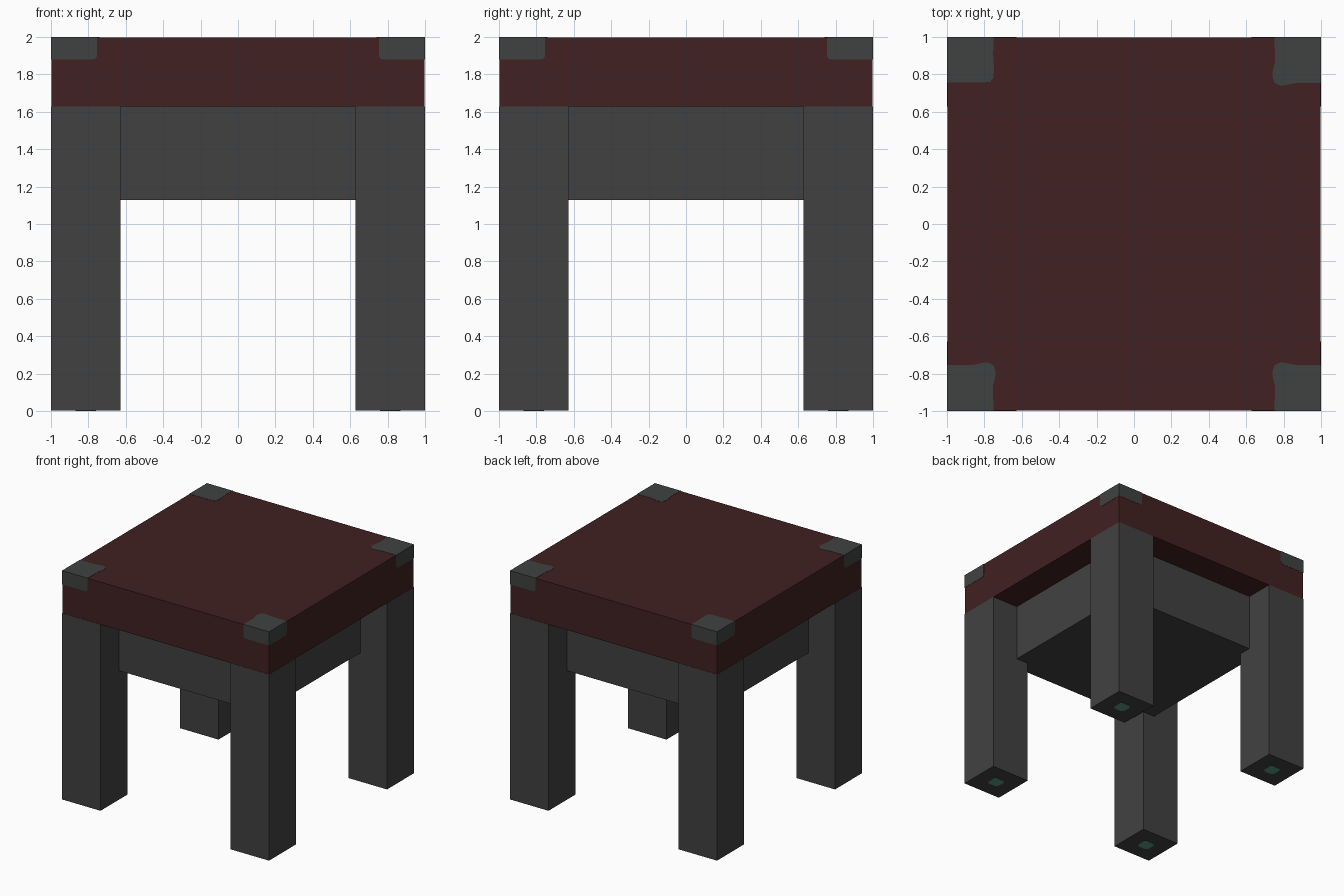
import bpy, bmesh

cube = bpy.data.objects.get("Cube")
if cube:
    bpy.data.objects.remove(cube, do_unlink=True)


def material(name, rgb):
    m = bpy.data.materials.new(name)
    m.use_nodes = True
    m.diffuse_color = (*rgb, 1)
    m.node_tree.nodes["Principled BSDF"].inputs["Base Color"].default_value = (*rgb, 1)
    return m


GREY = material("dark grey", (0.053, 0.053, 0.053))
RED = material("dark red", (0.053, 0.0148, 0.0152))
SLATE = material("slate grey", (0.050, 0.055, 0.054))
TEAL = material("teal green", (0.09, 0.32, 0.23))

T = 0.002  # thickness of the coloured plates


def finish(name, bm, mat):
    bmesh.ops.recalc_face_normals(bm, faces=bm.faces)
    me = bpy.data.meshes.new(name)
    bm.to_mesh(me)
    bm.free()
    me.materials.append(mat)
    ob = bpy.data.objects.new(name, me)
    bpy.context.collection.objects.link(ob)
    return ob


def box(name, lo, hi, mat):
    bm = bmesh.new()
    bmesh.ops.create_cube(bm, size=1)
    for v in bm.verts:
        v.co = [a + (c + 0.5) * (b - a) for a, b, c in zip(lo, hi, v.co)]
    return finish(name, bm, mat)


def plate(name, outline, place, mat):
    """Thin plate: outline points (u, v), placed in space at depth 0 and T."""
    bm = bmesh.new()
    outer = [bm.verts.new(place(u, v, 0)) for u, v in outline]
    inner = [bm.verts.new(place(u, v, T)) for u, v in outline]
    bm.faces.new(outer)
    bm.faces.new(inner[::-1])
    n = len(outline)
    for i in range(n):
        j = (i + 1) % n
        bm.faces.new((outer[i], outer[j], inner[j], inner[i]))
    return finish(name, bm, mat)


# Thick top and the solid block below it
H = 1 - T
box("table_top", (-H, -H, 1.628), (H, H, 2 - T), RED)
box("apron_block", (-0.745, -0.745, 1.128), (0.745, 0.745, 1.628), GREY)

# Corner outlines, measured inward from the corner
BULGED = [(0, 0), (0.25, 0), (0.245, 0.13), (0.258, 0.18), (0.259, 0.21), (0.25, 0.245),
          (0.22, 0.259), (0.19, 0.258), (0.14, 0.247), (0, 0.247)]
PLAIN = [(0, 0), (0.25, 0), (0.247, 0.09), (0.252, 0.18), (0.248, 0.22),
         (0.232, 0.24), (0.2, 0.243), (0, 0.243)]
SIDE = [(0, 0), (0.247, 0), (0.247, 0.10), (0.24, 0.115), (0.225, 0.12), (0, 0.12)]
PAD = [(-0.055, -0.035), (-0.035, -0.055), (0.035, -0.055), (0.055, -0.035),
       (0.055, 0.035), (0.035, 0.055), (-0.035, 0.055), (-0.055, 0.035)]

for sx, left in ((1, "left"), (-1, "right")):
    for sy, front in ((-1, "front"), (1, "back")):
        tag = f"{front}_{left}"
        # Leg with a foot pad set in its sole
        xs, ys = sorted((sx * 0.628, sx)), sorted((sy * 0.628, sy))
        box(f"leg_{tag}", (xs[0], ys[0], T), (xs[1], ys[1], 1.628), GREY)
        plate(f"foot_pad_{tag}", PAD,
              lambda u, v, w: (sx * 0.814 + u, sy * 0.814 + v, w), TEAL)
        # Corner guard on the upper face and both outer sides
        shape = PLAIN if (sx, sy) == (-1, 1) else BULGED
        plate(f"corner_guard_top_{tag}", shape,
              lambda u, v, w: (sx * (1 - u), sy * (1 - v), 2 - w), SLATE)
        plate(f"corner_guard_{front}_face_{left}", SIDE,
              lambda u, v, w: (sx * (1 - u), sy * (1 - w), 2 - v), SLATE)
        plate(f"corner_guard_{left}_face_{front}", SIDE,
              lambda u, v, w: (sx * (1 - w), sy * (1 - u), 2 - v), SLATE)
